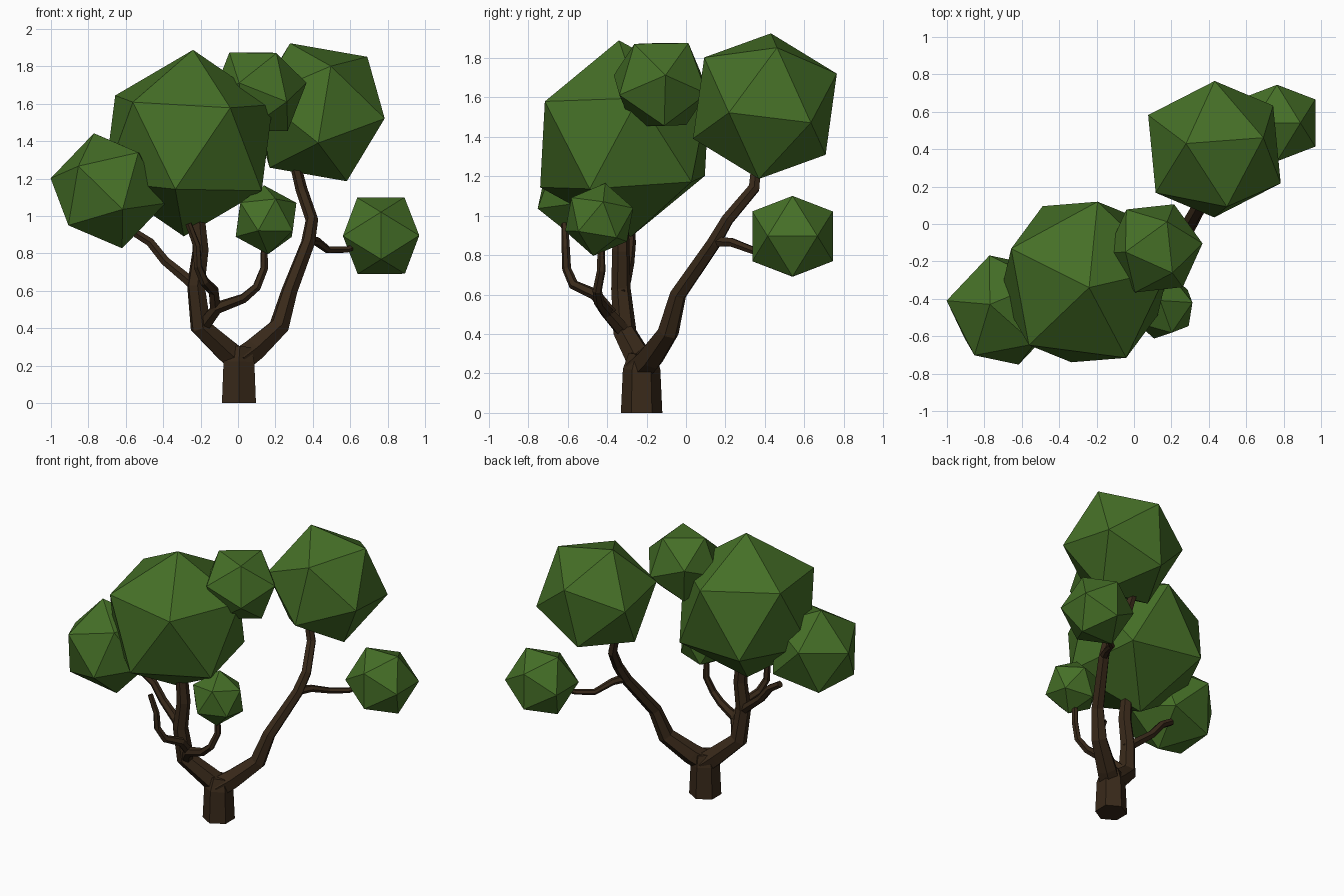
import bpy, bmesh, math
from mathutils import Vector, Matrix

if "Cube" in bpy.data.objects:
    bpy.data.objects.remove(bpy.data.objects["Cube"])


def material(name, color):
    m = bpy.data.materials.new(name)
    m.diffuse_color = (*color, 1)
    m.use_nodes = True
    m.node_tree.nodes["Principled BSDF"].inputs["Base Color"].default_value = m.diffuse_color
    return m


BARK = material("bark", (0.04, 0.022, 0.01))
LEAF = material("leaf", (0.06, 0.16, 0.02))


def finish(bm, name, mat):
    bmesh.ops.recalc_face_normals(bm, faces=bm.faces[:])
    me = bpy.data.meshes.new(name)
    bm.to_mesh(me)
    bm.free()
    me.materials.append(mat)
    ob = bpy.data.objects.new(name, me)
    bpy.context.collection.objects.link(ob)


def limb(name, pts, sides=6):
    """Faceted tube through (x, y, z, radius) points."""
    bm = bmesh.new()
    P = [Vector(p[:3]) for p in pts]
    t_old, u, rings = None, None, []
    for i, p in enumerate(P):
        d0 = (p - P[max(i - 1, 0)]).normalized()
        d1 = (P[min(i + 1, len(P) - 1)] - p).normalized()
        t = (d0 + d1).normalized()
        if u is None:
            u = Vector((0, 1, 0)) if abs(t.y) < 0.8 else Vector((1, 0, 0))
        else:
            u = t_old.rotation_difference(t) @ u
        u = (u - t * u.dot(t)).normalized()
        v = t.cross(u)
        rings.append([bm.verts.new(p + pts[i][3] * (u * math.cos(a) + v * math.sin(a)))
                      for a in (2 * math.pi * k / sides for k in range(sides))])
        t_old = t
    for a, b in zip(rings, rings[1:]):
        for k in range(sides):
            j = (k + 1) % sides
            bm.faces.new((a[k], a[j], b[j], b[k]))
    bm.faces.new(rings[0])
    bm.faces.new(rings[-1])
    finish(bm, name, BARK)


def frame(a, b):
    z = a.normalized()
    x = (b - z * b.dot(z)).normalized()
    return Matrix((x, z.cross(x), z)).transposed()


def foliage(name, center, r, corner_a, corner_b):
    """Icosahedron turned so two neighbouring corners point at the given places."""
    c = Vector(center)
    bm = bmesh.new()
    bmesh.ops.create_icosphere(bm, subdivisions=1, radius=r)
    top = max(bm.verts, key=lambda v: v.co.z)
    near = top.link_edges[0].other_vert(top)
    rot = frame(Vector(corner_a) - c, Vector(corner_b) - c) @ frame(top.co, near.co).transposed()
    bmesh.ops.transform(bm, matrix=Matrix.Translation(c) @ rot.to_4x4(), verts=bm.verts[:])
    finish(bm, name, LEAF)


# Trunk and the two main boughs
limb("trunk", [(0.005, -0.225, 0, 0.105), (0.005, -0.225, 0.22, 0.095), (0.01, -0.22, 0.30, 0.07)])
limb("right_bough", [(0.0, -0.24, 0.22, 0.075), (0.08, -0.18, 0.28, 0.07), (0.22, -0.09, 0.41, 0.056),
                     (0.275, -0.04, 0.60, 0.044), (0.375, 0.14, 0.86, 0.038),
                     (0.395, 0.21, 0.98, 0.034), (0.34, 0.345, 1.14, 0.032), (0.30, 0.36, 1.30, 0.028)])
limb("left_bough", [(0.01, -0.21, 0.22, 0.075), (-0.06, -0.24, 0.28, 0.07), (-0.20, -0.31, 0.41, 0.06),
                    (-0.225, -0.33, 0.63, 0.05), (-0.20, -0.33, 0.82, 0.045), (-0.22, -0.33, 1.05, 0.038)])

# Thin branches
limb("far_right_branch", [(0.37, 0.13, 0.87, 0.03), (0.42, 0.23, 0.865, 0.024), (0.48, 0.35, 0.82, 0.02),
                          (0.58, 0.42, 0.82, 0.018), (0.68, 0.50, 0.86, 0.014)])
limb("far_left_branch", [(-0.20, -0.33, 0.60, 0.035), (-0.28, -0.31, 0.67, 0.032),
                         (-0.39, -0.29, 0.76, 0.028), (-0.47, -0.28, 0.86, 0.026), (-0.55, -0.28, 0.91, 0.024)])
limb("front_branch", [(-0.18, -0.32, 0.42, 0.04), (-0.11, -0.40, 0.51, 0.034), (0.03, -0.44, 0.56, 0.027),
                      (0.10, -0.45, 0.62, 0.024), (0.14, -0.43, 0.72, 0.022), (0.14, -0.43, 0.86, 0.018)])
limb("bare_branch", [(-0.12, -0.38, 0.50, 0.033), (-0.13, -0.46, 0.60, 0.03), (-0.18, -0.57, 0.65, 0.026),
                     (-0.215, -0.605, 0.73, 0.023), (-0.22, -0.61, 0.84, 0.021), (-0.265, -0.615, 0.96, 0.018)])

# Leaf clumps
foliage("main_leaves", (-0.265, -0.31, 1.39), 0.50, (-0.24, -0.34, 1.89), (-0.66, -0.13, 1.65))
foliage("right_leaves", (0.43, 0.40, 1.555), 0.40, (0.28, 0.43, 1.92), (0.69, 0.46, 1.84))
foliage("left_leaves", (-0.695, -0.46, 1.135), 0.318, (-0.77, -0.43, 1.44), (-1.0, -0.41, 1.20))
foliage("upper_leaves", (0.11, -0.13, 1.665), 0.262, (-0.05, -0.15, 1.88), (0.21, 0.03, 1.86))
foliage("front_leaves", (0.15, -0.44, 0.98), 0.187, (0.14, -0.41, 1.16), (0.315, -0.42, 1.07))
foliage("far_right_leaves", (0.765, 0.54, 0.895), 0.24, (0.89, 0.54, 1.10), (0.65, 0.54, 1.09))
